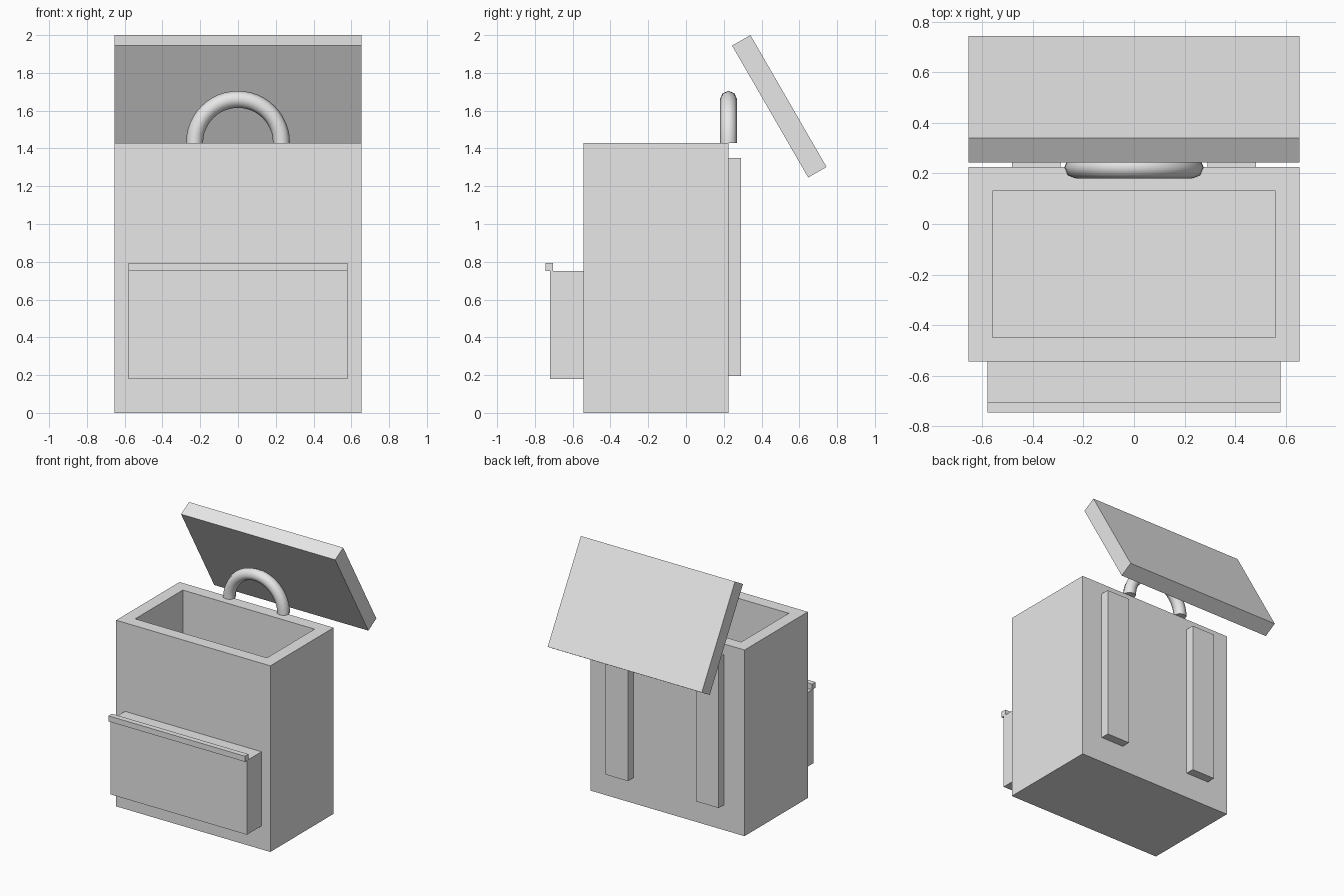
import bpy, bmesh, math
from mathutils import Matrix, Vector

if "Cube" in bpy.data.objects:
    bpy.data.objects.remove(bpy.data.objects["Cube"])

grey = bpy.data.materials.new("light_grey")
grey.diffuse_color = (0.8, 0.8, 0.8, 1)
grey.use_nodes = True
grey.node_tree.nodes["Principled BSDF"].inputs["Base Color"].default_value = grey.diffuse_color


def finish(name, bm):
    bmesh.ops.recalc_face_normals(bm, faces=bm.faces)
    mesh = bpy.data.meshes.new(name)
    bm.to_mesh(mesh)
    bm.free()
    mesh.materials.append(grey)
    obj = bpy.data.objects.new(name, mesh)
    bpy.context.collection.objects.link(obj)
    return obj


def box_bm(lo, hi):
    lo, hi = Vector(lo), Vector(hi)
    bm = bmesh.new()
    bmesh.ops.create_cube(bm, size=1)
    bmesh.ops.scale(bm, vec=hi - lo, verts=bm.verts)
    bmesh.ops.translate(bm, vec=(lo + hi) / 2, verts=bm.verts)
    return bm


W = 0.655                       # half width of body and lid
FRONT, BACK, TOP = -0.543, 0.225, 1.43
WALL = 0.095

# Hollow body: inset the top face and push it down to the inner floor
bm = box_bm((-W, FRONT, 0), (W, BACK, TOP))
bm.normal_update()
top = max(bm.faces, key=lambda f: f.calc_center_median().z)
bmesh.ops.inset_region(bm, faces=[top], thickness=WALL, use_even_offset=True)
inner = bmesh.ops.extrude_face_region(bm, geom=[top])["geom"]
bmesh.ops.translate(bm, vec=(0, 0, WALL - TOP),
                    verts=[v for v in inner if isinstance(v, bmesh.types.BMVert)])
if top.is_valid:
    bmesh.ops.delete(bm, geom=[top], context="FACES_ONLY")
finish("body", bm)

# Front pocket and its raised lip
finish("front_pocket", box_bm((-0.58, -0.72, 0.18), (0.58, FRONT, 0.75)))
finish("pocket_lip", box_bm((-0.58, -0.745, 0.75), (0.58, -0.703, 0.793)))

# Back straps
for side, s in (("left", -1), ("right", 1)):
    x0, x1 = sorted((s * 0.29, s * 0.482))
    finish(side + "_strap", box_bm((x0, BACK, 0.195), (x1, 0.291, 1.35)))

# Open lid, tilted back
lid = finish("lid", box_bm((-W, -0.056, -0.403), (W, 0.056, 0.403)))
lid.data.transform(Matrix.Translation((0, 0.494, 1.623)) @ Matrix.Rotation(math.radians(30), 4, "X"))

# Carry handle: half ring with an eight-sided section
bm = bmesh.new()
R, r, STEPS, SIDES = 0.23, 0.045, 24, 8
rings = []
for i in range(STEPS + 1):
    a = math.pi * i / STEPS
    ring = []
    for j in range(SIDES):
        b = 2 * math.pi * j / SIDES
        d = R + r * math.cos(b)
        ring.append(bm.verts.new((d * math.cos(a), BACK + r * math.sin(b), TOP + d * math.sin(a))))
    rings.append(ring)
for p, q in zip(rings, rings[1:]):
    for j in range(SIDES):
        k = (j + 1) % SIDES
        bm.faces.new((p[j], p[k], q[k], q[j]))
bm.faces.new(rings[0])
bm.faces.new(rings[-1])
for f in bm.faces:
    f.smooth = len(f.verts) == 4
for e in bm.edges:              # keep the end caps crisp
    e.smooth = all(f.smooth for f in e.link_faces)
finish("carry_handle", bm)
